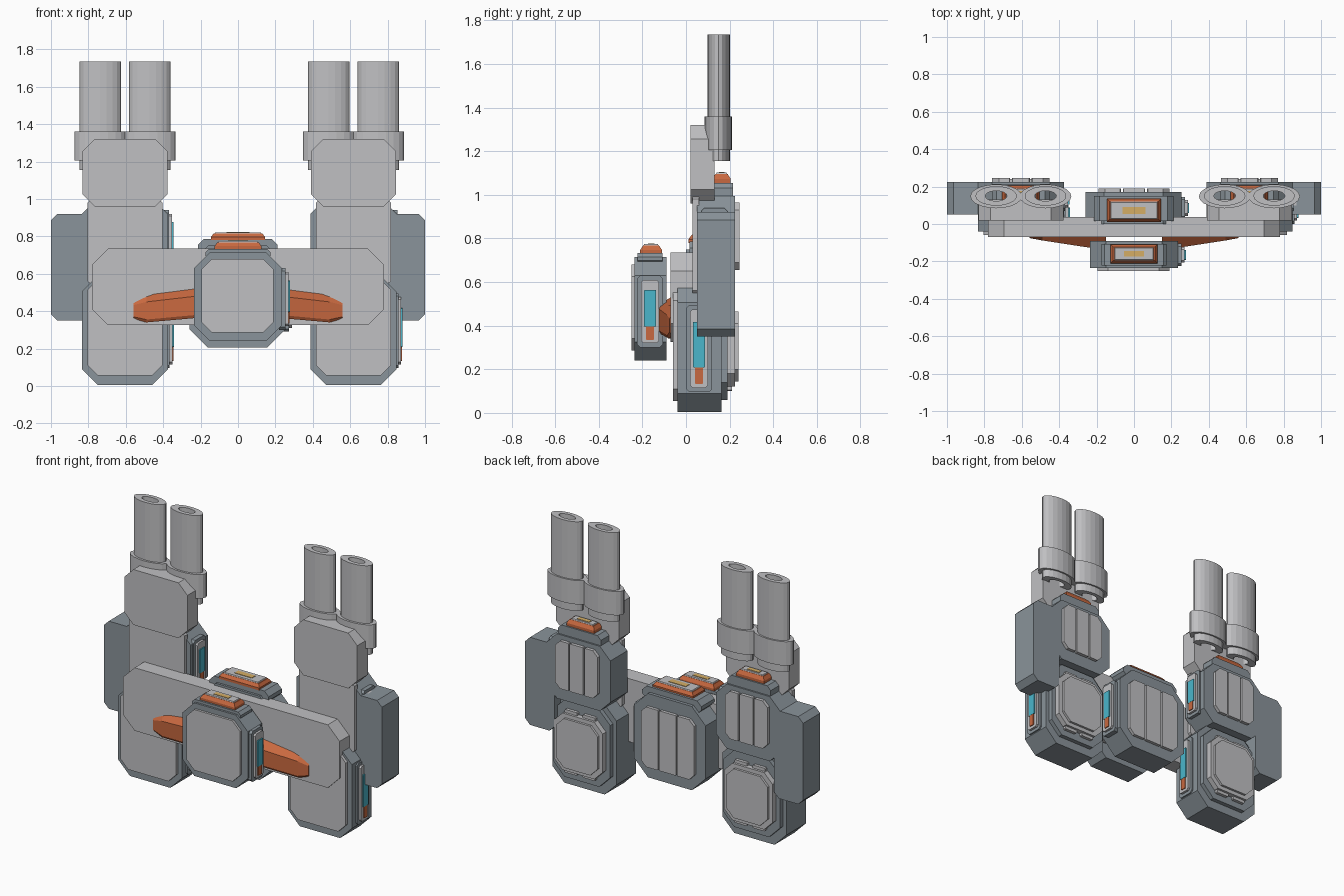
import bpy, bmesh, math

if "Cube" in bpy.data.objects:
    bpy.data.objects.remove(bpy.data.objects["Cube"])


def material(name, rgb):
    m = bpy.data.materials.new(name)
    m.diffuse_color = (*rgb, 1)
    m.use_nodes = True
    m.node_tree.nodes["Principled BSDF"].inputs["Base Color"].default_value = m.diffuse_color
    return m


LIGHT = material("light_grey", (0.53, 0.53, 0.545))
DARK = material("slate_grey", (0.255, 0.295, 0.325))
ORANGE = material("burnt_orange", (0.58, 0.14, 0.05))
CYAN = material("cyan", (0.07, 0.47, 0.60))
YELLOW = material("amber", (0.66, 0.42, 0.13))


def loft(name, rings, mat):
    """Closed solid through rings of equal point count."""
    bm = bmesh.new()
    rows = [[bm.verts.new(p) for p in ring] for ring in rings]
    n = len(rows[0])
    for a, b in zip(rows, rows[1:]):
        for i in range(n):
            bm.faces.new((a[i], a[(i + 1) % n], b[(i + 1) % n], b[i]))
    bm.faces.new(rows[0])
    bm.faces.new(rows[-1])
    bmesh.ops.recalc_face_normals(bm, faces=bm.faces)
    me = bpy.data.meshes.new(name)
    bm.to_mesh(me)
    bm.free()
    me.materials.append(mat)
    ob = bpy.data.objects.new(name, me)
    bpy.context.collection.objects.link(ob)
    return ob


def octagon(a0, a1, b0, b1, c):
    return [(a0 + c, b0), (a1 - c, b0), (a1, b0 + c), (a1, b1 - c),
            (a1 - c, b1), (a0 + c, b1), (a0, b1 - c), (a0, b0 + c)]


def slab_y(name, x0, x1, z0, z1, y0, y1, c, mat):
    """Chamfered slab facing front and back."""
    o = octagon(x0, x1, z0, z1, c)
    return loft(name, [[(x, y, z) for x, z in o] for y in (y0, y1)], mat)


def slab_x(name, y0, y1, z0, z1, x0, x1, c, mat):
    """Chamfered slab facing sideways."""
    o = octagon(y0, y1, z0, z1, c)
    return loft(name, [[(x, y, z) for y, z in o] for x in (x0, x1)], mat)


def frustum(name, cx, cy, hx, hy, z0, z1, inset, mat):
    """Block narrowing towards the top."""
    def ring(d, z):
        return [(cx + sx * (hx - d), cy + sy * (hy - d), z)
                for sx, sy in ((-1, -1), (1, -1), (1, 1), (-1, 1))]
    return loft(name, [ring(0, z0), ring(inset, z1)], mat)


def cap(name, cx, cy, hx, hy, z0, z1):
    """Orange lid with a light plate and an amber inlay."""
    zm = z0 + (z1 - z0) * 0.45
    frustum(name + "_lid_base", cx, cy, hx, hy, z0, zm, 0.0, ORANGE)
    frustum(name + "_lid", cx, cy, hx, hy, zm, z1, 0.014, ORANGE)
    frustum(name + "_plate", cx, cy, hx - 0.02, hy - 0.016, z1, z1 + 0.006, 0.003, LIGHT)
    frustum(name + "_inlay", cx, cy, hx * 0.43, hy * 0.3, z1 + 0.006, z1 + 0.009, 0, YELLOW)


def gauge(name, x, cy, z0, z1):
    """Side indicator: frame, cyan window and orange foot."""
    h = z1 - z0
    slab_x(name + "_base", cy - 0.06, cy + 0.06, z0 - 0.02, z1 + 0.02, x - 0.02, x + 0.015, 0.015, DARK)
    slab_x(name + "_frame", cy - 0.042, cy + 0.042, z0, z1, x, x + 0.03, 0.012, LIGHT)
    slab_x(name + "_window", cy - 0.027, cy + 0.027, z0 + 0.26 * h, z0 + 0.84 * h,
           x + 0.02, x + 0.037, 0.002, CYAN)
    slab_x(name + "_foot", cy - 0.018, cy + 0.018, z0 + 0.05 * h, z0 + 0.26 * h,
           x + 0.02, x + 0.036, 0.002, ORANGE)


def strips(name, cx, half, z0, z1, y0, y1):
    """Three upright ribs; the outer ones have clipped corners."""
    w, c = 2 * half / 3, 0.035
    for i in range(3):
        a, b = cx - half + i * w + 0.005, cx - half + (i + 1) * w - 0.005
        l, r = (c if i == 0 else 0.004), (c if i == 2 else 0.004)
        p = [(a + l, z0), (b - r, z0), (b, z0 + r), (b, z1 - r),
             (b - r, z1), (a + l, z1), (a, z1 - l), (a, z0 + l)]
        loft(f"{name}_{i}", [[(x, y, z) for x, z in p] for y in (y0, y1)], LIGHT)


def tube(name, cx, cy, rx, ry, z0, z1, hole, mat, n=20):
    """Open oval tube."""
    def ring(k, z):
        return [(cx + k * rx * math.cos(2 * math.pi * i / n),
                 cy + k * ry * math.sin(2 * math.pi * i / n), z) for i in range(n)]
    rows = [ring(hole, z0), ring(1, z0), ring(1, z1), ring(hole, z1)]
    bm = bmesh.new()
    v = [[bm.verts.new(p) for p in r] for r in rows]
    for j in range(4):
        a, b = v[j], v[(j + 1) % 4]
        for i in range(n):
            bm.faces.new((a[i], a[(i + 1) % n], b[(i + 1) % n], b[i]))
    bmesh.ops.recalc_face_normals(bm, faces=bm.faces)
    me = bpy.data.meshes.new(name)
    bm.to_mesh(me)
    bm.free()
    me.materials.append(mat)
    bpy.context.collection.objects.link(bpy.data.objects.new(name, me))


# Crossbar
slab_y("crossbar", -0.78, 0.78, 0.325, 0.735, -0.07, 0.038, 0.085, LIGHT)

# Slanted orange arms on the crossbar
for s, side in ((-1, "left"), (1, "right")):
    rings = []
    for x, yf, zb, zt in ((0.15, -0.14, 0.37, 0.535), (0.49, -0.088, 0.34, 0.492), (0.56, -0.075, 0.36, 0.46)):
        h = zt - zb
        rings.append([(s * x, -0.06, zb), (s * x, yf + 0.01, zb), (s * x, yf, zb + 0.1 * h),
                      (s * x, yf, zt - 0.28 * h), (s * x, -0.06, zt)])
    loft(side + "_arm", rings, ORANGE)

# Centre front module
slab_y("front_module_body", -0.235, 0.235, 0.24, 0.715, -0.235, -0.09, 0.085, DARK)
slab_y("front_module_panel", -0.195, 0.19, 0.285, 0.68, -0.25, -0.23, 0.055, LIGHT)
slab_y("front_module_collar", -0.175, 0.175, 0.68, 0.732, -0.222, -0.108, 0.018, DARK)
cap("front_module", 0, -0.16, 0.125, 0.05, 0.73, 0.768)
gauge("front_gauge", 0.24, -0.165, 0.32, 0.61)

# Centre rear module
slab_y("rear_module_body", -0.26, 0.255, 0.205, 0.75, 0.0, 0.17, 0.1, DARK)
slab_y("rear_module_collar", -0.215, 0.21, 0.70, 0.785, 0.015, 0.15, 0.03, DARK)
strips("rear_module_rib", 0, 0.195, 0.28, 0.67, 0.165, 0.19)
cap("rear_module", 0, 0.073, 0.145, 0.062, 0.78, 0.815)
gauge("rear_gauge", 0.258, 0.085, 0.31, 0.63)

# Two weapon columns
for cx, s, side in ((-0.605, -1, "left"), (0.617, 1, "right")):
    # lower module
    slab_y(side + "_lower_body", cx - 0.23, cx + 0.23, 0.005, 0.59, -0.04, 0.162, 0.085, DARK)
    slab_y(side + "_lower_rear_step", cx - 0.205, cx + 0.205, 0.06, 0.56, 0.16, 0.19, 0.08, DARK)
    slab_y(side + "_lower_front_panel", cx - 0.2, cx + 0.2, 0.055, 0.57, -0.06, -0.035, 0.055, LIGHT)
    slab_y(side + "_lower_rear_panel", cx - 0.175, cx + 0.175, 0.12, 0.49, 0.185, 0.225, 0.06, LIGHT)
    slab_y(side + "_lower_rear_pad", cx - 0.15, cx + 0.15, 0.145, 0.465, 0.22, 0.24, 0.055, LIGHT)
    for i, z in enumerate((0.10, 0.48)):
        for j, dx in enumerate((-0.065, 0.065)):
            slab_y(f"{side}_rear_tab_{i}_{j}", cx + dx - 0.045, cx + dx + 0.045, z, z + 0.03,
                   0.185, 0.21, 0.005, LIGHT)
    gauge(side + "_lower_gauge", cx + 0.225, 0.06, 0.115, 0.475)
    # upper module
    slab_y(side + "_upper_body", cx - 0.23, cx + 0.23, 0.575, 0.995, 0.05, 0.225, 0.075, DARK)
    slab_y(side + "_neck", cx - 0.2, cx + 0.2, 0.55, 0.99, 0.03, 0.06, 0.01, LIGHT)
    strips(side + "_upper_rib", cx, 0.158, 0.655, 0.965, 0.22, 0.246)
    slab_y(side + "_upper_collar", cx - 0.155, cx + 0.155, 0.97, 1.055, 0.10, 0.215, 0.025, DARK)
    cap(side + "_upper", cx, 0.163, 0.1, 0.042, 1.055, 1.095)
    gauge(side + "_upper_gauge", cx + 0.222, 0.13, 0.655, 0.92)
    # barrel mount block
    slab_y(side + "_barrel_mount", cx - 0.227, cx + 0.227, 0.96, 1.32, 0.02, 0.13, 0.065, LIGHT)
    # outer armour box
    x0, x1 = sorted((s * 0.79, s * 1.0))
    slab_y(side + "_side_box", x0, x1, 0.35, 0.92, 0.05, 0.225, 0.035, DARK)
    # paired oval barrels
    for j, dx in enumerate((-0.132, 0.132)):
        tube(f"{side}_barrel_{j}", cx + dx, 0.15, 0.111, 0.052, 1.155, 1.735, 0.52, LIGHT)
        tube(f"{side}_barrel_collar_{j}", cx + dx, 0.148, 0.138, 0.064, 1.205, 1.36, 0.7, LIGHT)
